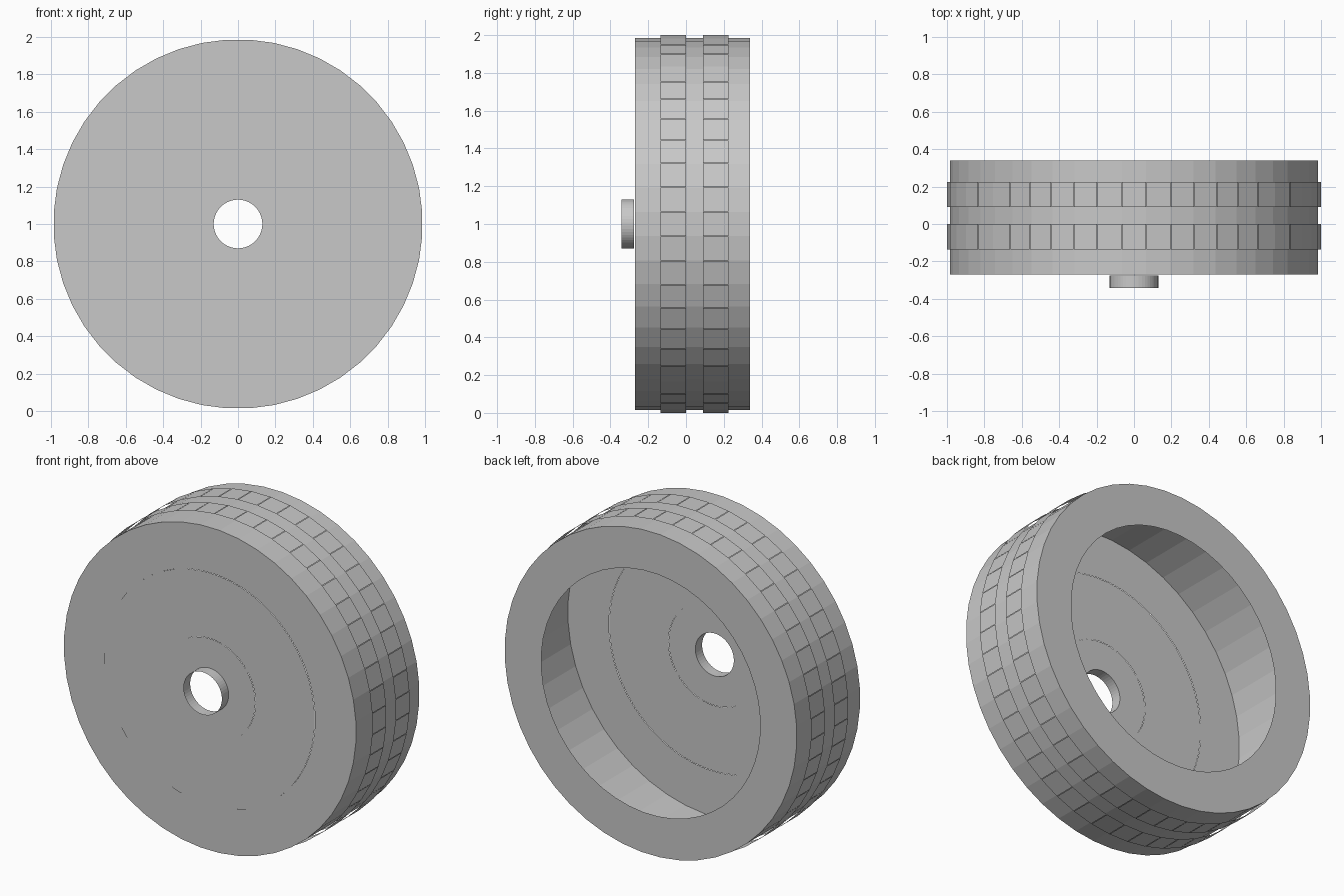
import bpy
import math

cube = bpy.data.objects.get("Cube")
if cube:
    bpy.data.objects.remove(cube, do_unlink=True)

SIDES = 48
STEP = 2 * math.pi / SIDES
CENTRE_Z = 1.0

grey = bpy.data.materials.new("light_grey")
grey.use_nodes = True
colour = (0.58, 0.58, 0.58, 1)
grey.diffuse_color = colour
grey.node_tree.nodes["Principled BSDF"].inputs["Base Color"].default_value = colour


def add_part(name, verts, faces):
    mesh = bpy.data.meshes.new(name)
    mesh.from_pydata(verts, [], faces)
    mesh.materials.append(grey)
    obj = bpy.data.objects.new(name, mesh)
    bpy.context.collection.objects.link(obj)
    return obj


def polar(radius, angle, y):
    return (radius * math.cos(angle), y, CENTRE_Z + radius * math.sin(angle))


def lathe(name, profile):
    """Turn an open (radius, y) profile around the axle."""
    n = len(profile)
    verts = [polar(r, (i + 0.5) * STEP, y) for i in range(SIDES) for r, y in profile]
    faces = []
    for i in range(SIDES):
        a, b = i * n, (i + 1) % SIDES * n
        faces += [(a + k, a + k + 1, b + k + 1, b + k) for k in range(n - 1)]
    return add_part(name, verts, faces)


# Hollow tyre: front face, outer wall and rear lip
lathe("tyre_shell", [(0.71, -0.27), (0.987, -0.27), (0.987, 0.34), (0.74, 0.34)])

# Wheel face, in shallow steps towards the hub
lathe("spoke_disc", [(0.31, -0.273), (0.71, -0.273)])
lathe("hub_disc", [(0.13, -0.276), (0.31, -0.276)])
lathe("hub_tube", [(0.13, -0.341), (0.13, -0.276)])

# Ten tapered spoke plates
verts, faces = [], []
for i in range(10):
    c, s = math.cos(i * math.pi / 5), math.sin(i * math.pi / 5)
    faces.append(tuple(range(len(verts), len(verts) + 4)))
    for r, w in ((0.305, -0.012), (0.71, -0.031), (0.71, 0.031), (0.305, 0.012)):
        verts.append((r * c - w * s, -0.277, CENTRE_Z + r * s + w * c))
add_part("spokes", verts, faces)

# Two raised bands of thin tread plates with hairline gaps
tread_radius = 1 / math.cos(STEP / 2)
for name, y0, y1 in (("front_tread", -0.135, 0.0), ("rear_tread", 0.09, 0.225)):
    verts, faces = [], []
    for i in range(SIDES):
        a0, a1 = (i - 0.49) * STEP, (i + 0.49) * STEP
        faces.append(tuple(range(len(verts), len(verts) + 4)))
        verts += [polar(tread_radius, a, y)
                  for a, y in ((a0, y0), (a0, y1), (a1, y1), (a1, y0))]
    add_part(name, verts, faces)
